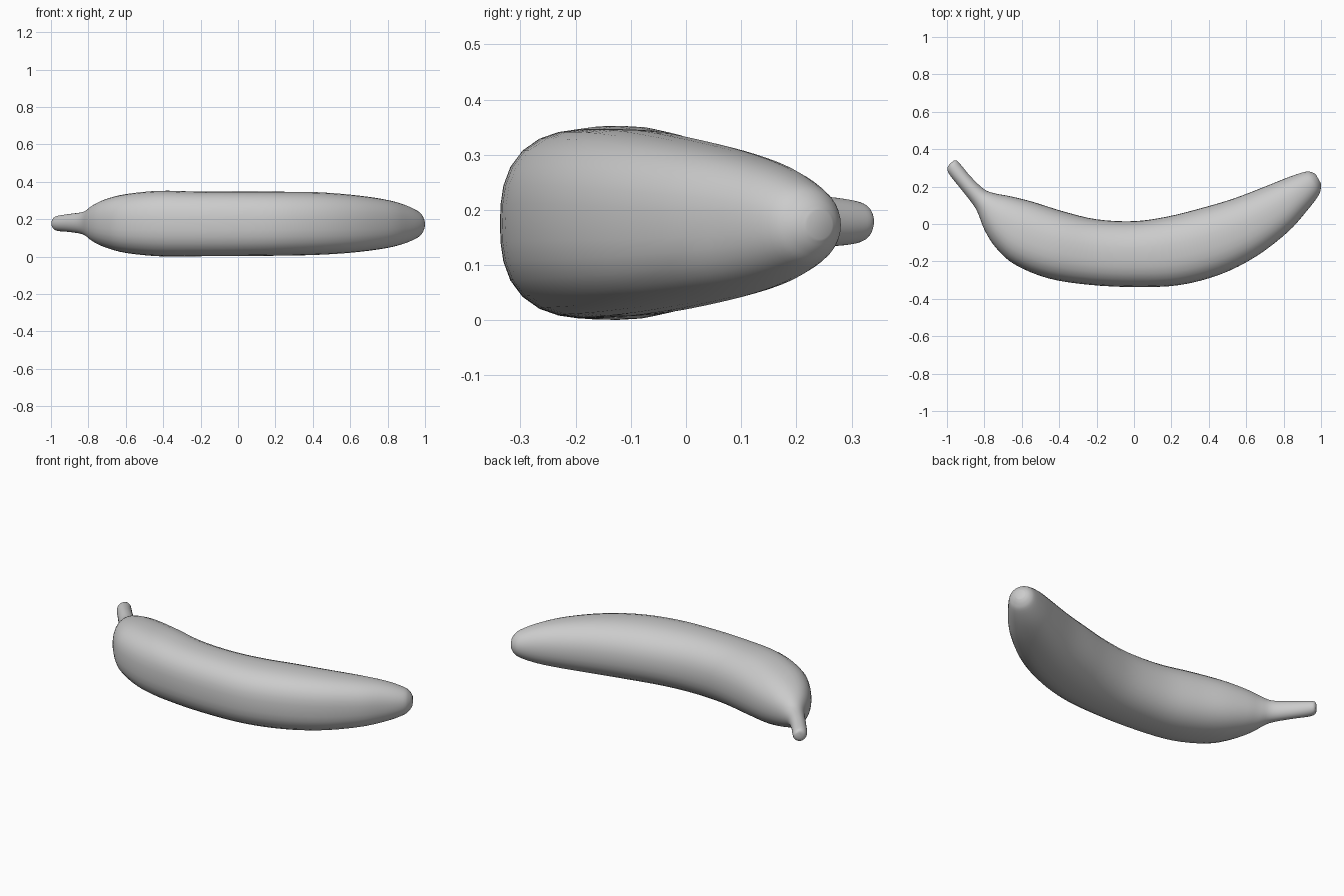
import bpy, bmesh, math
from mathutils import Vector

if "Cube" in bpy.data.objects:
    bpy.data.objects.remove(bpy.data.objects["Cube"])

# Stations: inner edge x,y, outer edge x,y, half height, mid height
STATIONS = [
    (-.962, .340, -.984, .322, .018, .180),
    (-.946, .338, -.998, .298, .034, .178),
    (-.922, .312, -.985, .262, .042, .178),
    (-.870, .250, -.920, .180, .049, .180),
    (-.800, .185, -.845, .080, .062, .179),
    (-.740, .163, -.800, -.030, .098, .178),
    (-.660, .148, -.740, -.125, .130, .178),
    (-.540, .118, -.640, -.215, .158, .177),
    (-.380, .068, -.460, -.290, .175, .177),
    (-.200, .025, -.240, -.325, .173, .175),
    (.000, .015, .000, -.337, .172, .175),
    (.180, .040, .240, -.327, .171, .176),
    (.360, .085, .460, -.270, .168, .177),
    (.530, .135, .650, -.175, .156, .176),
    (.700, .200, .820, -.045, .134, .175),
    (.820, .248, .920, .065, .108, .174),
    (.910, .278, .985, .150, .075, .173),
    (.948, .278, .999, .190, .050, .173),
    (.972, .265, .998, .220, .026, .173),
]
SIDES, STEPS = 32, 4


def blend(i, t):
    """Catmull-Rom interpolation between stations i and i + 1."""
    n = len(STATIONS) - 1
    quad = [STATIONS[min(max(i + k, 0), n)] for k in (-1, 0, 1, 2)]
    return [.5 * (2 * b + (c - a) * t + (2 * a - 5 * b + 4 * c - d) * t * t
                  + (3 * b - a - 3 * c + d) * t ** 3) for a, b, c, d in zip(*quad)]


def add_ring(bm, station):
    """Rounded-square section, a little fuller on the outer side of the bend."""
    ix, iy, ox, oy, hz, zc = station
    mid = Vector(((ix + ox) / 2, (iy + oy) / 2, zc))
    side = Vector(((ox - ix) / 2, (oy - iy) / 2, 0))
    full = min(1, max(0, (hz - .05) / .1))
    ring = []
    for k in range(SIDES):
        a = 2 * math.pi * k / SIDES
        c, s = math.cos(a), math.sin(a)
        n = 2 + full * (.65 if c > 0 else .25)
        r = (abs(c) ** n + abs(s) ** n) ** (-1 / n)
        ring.append(bm.verts.new(mid + side * (c * r) + Vector((0, 0, hz * s * r))))
    return ring


# Fruit with stem: one continuous skin swept along the curve
bm = bmesh.new()
rings = [add_ring(bm, blend(i, s / STEPS))
         for i in range(len(STATIONS) - 1) for s in range(STEPS)]
rings.append(add_ring(bm, STATIONS[-1]))
for a, b in zip(rings, rings[1:]):
    for k in range(SIDES):
        j = (k + 1) % SIDES
        bm.faces.new((a[k], a[j], b[j], b[k]))

# Closed stem and blossom ends
bm.faces.new(rings[0])
bm.faces.new(rings[-1])
bmesh.ops.recalc_face_normals(bm, faces=bm.faces)
mesh = bpy.data.meshes.new("banana")
bm.to_mesh(mesh)
bm.free()
banana = bpy.data.objects.new("banana", mesh)
bpy.context.collection.objects.link(banana)
bpy.context.view_layer.objects.active = banana
banana.select_set(True)
bpy.ops.object.shade_smooth_by_angle(angle=math.radians(60))
